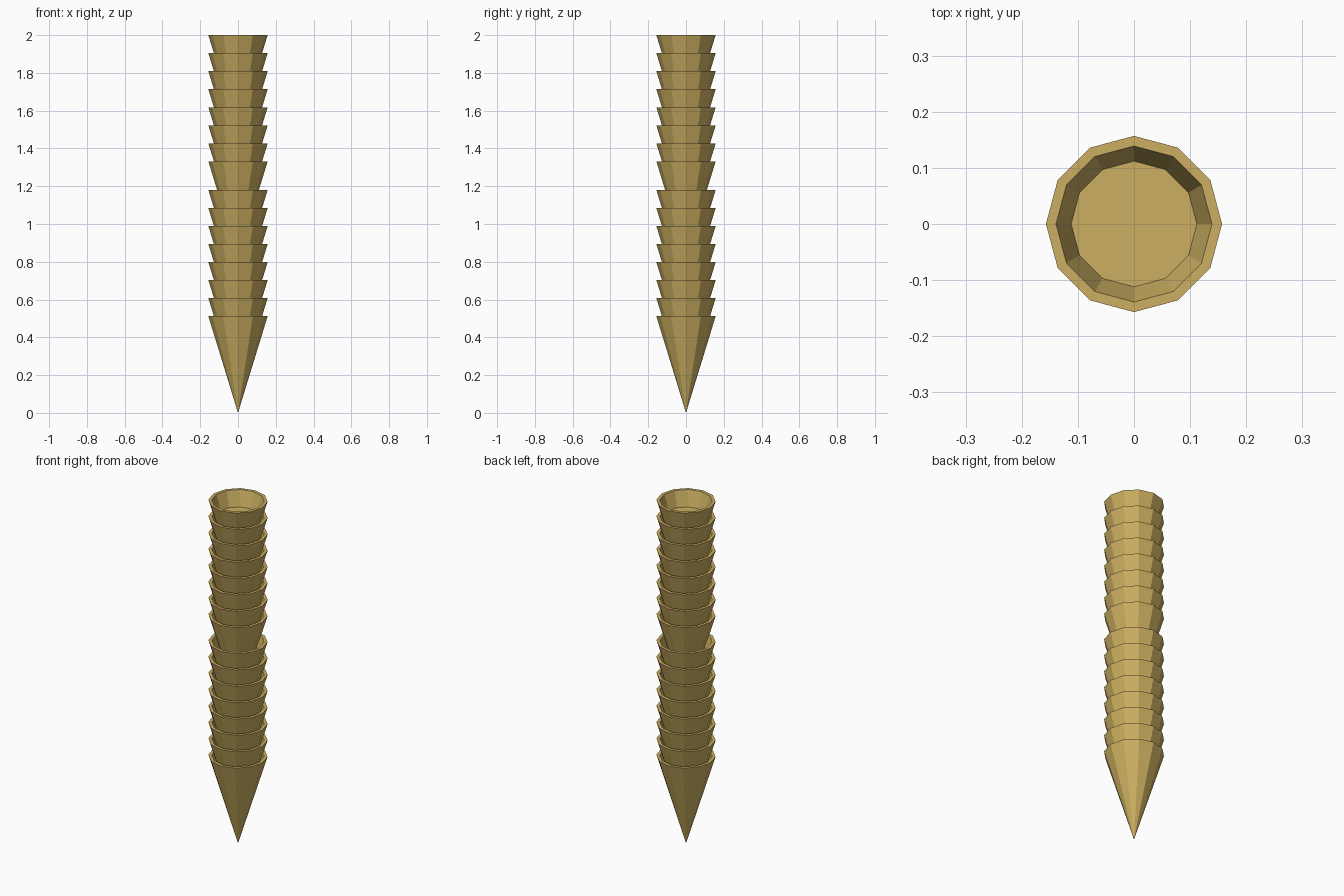
import bpy, bmesh, math

if "Cube" in bpy.data.objects:
    bpy.data.objects.remove(bpy.data.objects["Cube"])

SIDES = 12
HEIGHT = 0.512
RADIUS = 0.157
PITCH = 0.0955

mat = bpy.data.materials.new("wafer")
mat.diffuse_color = (0.60, 0.43, 0.12, 1)
mat.use_nodes = True
mat.node_tree.nodes["Principled BSDF"].inputs["Base Color"].default_value = mat.diffuse_color


def ring(bm, r, z):
    return [bm.verts.new((r * math.cos(2 * math.pi * i / SIDES),
                          r * math.sin(2 * math.pi * i / SIDES), z))
            for i in range(SIDES)]


def bridge(bm, a, b):
    for i in range(SIDES):
        j = (i + 1) % SIDES
        bm.faces.new((a[i], a[j], b[j], b[i]))


# One wafer cone: pointed outside, flat rim, shallow cup with a flat floor
mesh = bpy.data.meshes.new("wafer_cone")
bm = bmesh.new()
tip = bm.verts.new((0, 0, 0))
outer = ring(bm, RADIUS, HEIGHT)
inner = ring(bm, 0.139, HEIGHT)
floor = ring(bm, 0.112, HEIGHT - 0.089)
for i in range(SIDES):
    bm.faces.new((tip, outer[(i + 1) % SIDES], outer[i]))
bridge(bm, outer, inner)
bridge(bm, inner, floor)
bm.faces.new(floor)
bmesh.ops.recalc_face_normals(bm, faces=bm.faces)
bm.to_mesh(mesh)
bm.free()
mesh.materials.append(mat)

# Two nested stacks of eight cones, the upper one standing in the lower
for stack, base in (("lower", 0.0), ("upper", 2.0 - HEIGHT - 7 * PITCH)):
    for k in range(8):
        cone = bpy.data.objects.new(f"{stack}_cone_{k + 1}", mesh)
        cone.location.z = base + k * PITCH
        bpy.context.collection.objects.link(cone)
